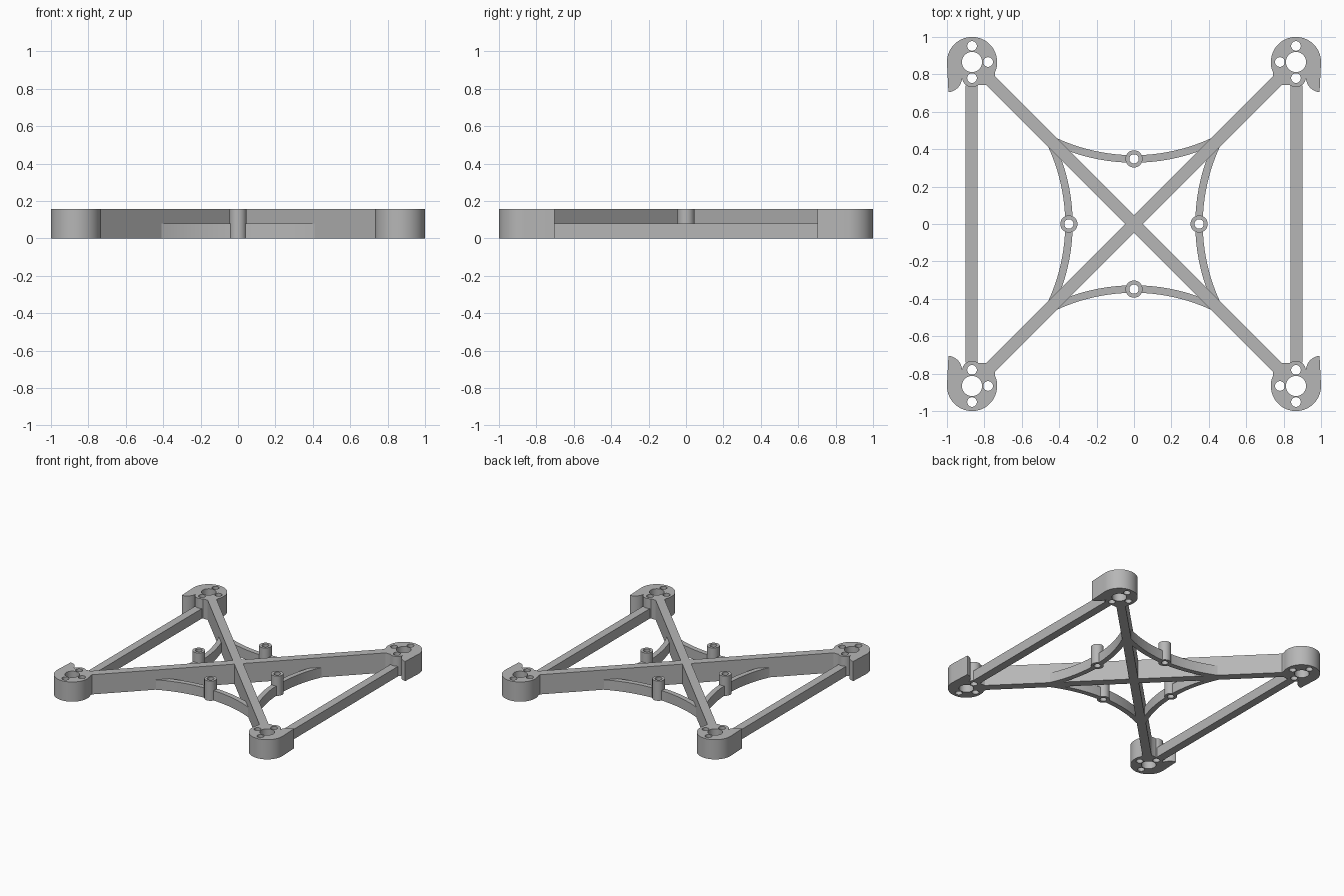
import bpy, bmesh
from math import sin, cos, radians, sqrt

cube = bpy.data.objects.get("Cube")
if cube:
    bpy.data.objects.remove(cube, do_unlink=True)

GREY = (0.47, 0.47, 0.47, 1)
plastic = bpy.data.materials.new("grey plastic")
plastic.use_nodes = True
plastic.diffuse_color = GREY
plastic.node_tree.nodes["Principled BSDF"].inputs["Base Color"].default_value = GREY

FULL, LOW = 0.158, 0.08      # heights of arms and of braces
MOUNT = 0.866                # motor mount centre offset
ARM = 0.033                  # half width of an arm
BOSS = 0.348                 # boss distance from the middle


def arc(cx, cy, r, a0, a1, n=24):
    angles = [radians(a0 + (a1 - a0) * i / n) for i in range(n + 1)]
    return [(cx + r * cos(a), cy + r * sin(a)) for a in angles]


def circle(cx, cy, r, n=32):
    return arc(cx, cy, r, 0, 360, n)[:-1]


def plate(name, loops, height):
    """Extrude an outline, with any further loops as holes, up from the ground."""
    curve = bpy.data.curves.new(name, "CURVE")
    curve.dimensions = "2D"
    curve.fill_mode = "BOTH"
    curve.extrude = height / 2
    for loop in loops:
        spline = curve.splines.new("POLY")
        spline.points.add(len(loop) - 1)
        for point, (x, y) in zip(spline.points, loop):
            point.co = (x, y, 0, 1)
        spline.use_cyclic_u = True
    helper = bpy.data.objects.new(name + "_outline", curve)
    bpy.context.collection.objects.link(helper)
    bpy.context.view_layer.update()
    graph = bpy.context.evaluated_depsgraph_get()
    mesh = bpy.data.meshes.new_from_object(helper.evaluated_get(graph))
    bpy.data.objects.remove(helper, do_unlink=True)

    bm = bmesh.new()
    bm.from_mesh(mesh)
    bmesh.ops.remove_doubles(bm, verts=bm.verts, dist=0.0001)
    bmesh.ops.translate(bm, verts=bm.verts, vec=(0, 0, height / 2))
    bmesh.ops.recalc_face_normals(bm, faces=bm.faces)
    bm.to_mesh(mesh)
    bm.free()
    mesh.materials.clear()
    mesh.materials.append(plastic)
    obj = bpy.data.objects.new(name, mesh)
    bpy.context.collection.objects.link(obj)
    bpy.ops.object.select_all(action="DESELECT")
    obj.select_set(True)
    bpy.context.view_layer.objects.active = obj
    bpy.ops.object.shade_smooth_by_angle(angle=radians(35))
    return obj


# Crossed arms as one outline
d = ARM * sqrt(2)
e = MOUNT - 0.1 / sqrt(2)
h = d / 2
arms = []
for sx, sy in ((1, 1), (-1, 1), (-1, -1), (1, -1)):
    tip = [(sx * (e + h), sy * (e - h)), (sx * (e - h), sy * (e + h))]
    if sx * sy < 0:
        tip.reverse()
    arms += tip
    arms.append((0, sy * d) if sx * sy > 0 else (sx * d, 0))
plate("crossed_arms", [arms], FULL)

# Motor mount outline, +x and +y pointing inward
flare = [(0.132, 0.03), (0.123, 0.055), (0.122, 0.085), (0.131, 0.1), (0.16, 0.115)]
mount = arc(0, 0, 0.134, 180, 360, 40) + flare
mount += [(y, x) for x, y in reversed(flare[2:])]
mount += arc(0, 0.081, 0.053, 50, 180, 20)
mount += arc(-0.134, 0.081, 0.081, 0, 90, 16)[:-1]
holes = [circle(0, 0, 0.054)]
holes += [circle(x, y, 0.026, 20) for x, y in ((0.086, 0), (0, 0.086), (0, -0.086))]

for side, sx in (("left", 1), ("right", -1)):
    for end, sy in (("front", -1), ("back", 1)):
        loops = [[(sx * (MOUNT - x), sy * (MOUNT - y)) for x, y in loop]
                 for loop in [mount] + holes]
        plate(f"{end}_{side}_motor_mount", loops, FULL)

    # Side bar between the two mounts
    x0, x1 = sx * 0.838, sx * 0.902
    plate(f"{side}_side_bar", [[(x0, -0.74), (x1, -0.74), (x1, 0.74), (x0, 0.74)]], LOW)

# Curved braces, each in two halves around a hollow boss
centre = BOSS + 1
half = arc(0, centre, 0.98, -88, -65.4) + arc(0, centre, 1.02, -65.4, -88)
turns = {
    "back": lambda x, y: (x, y),
    "front": lambda x, y: (-x, -y),
    "left": lambda x, y: (y, -x),
    "right": lambda x, y: (-y, x),
}
for name, turn in turns.items():
    for tag, s in (("a", 1), ("b", -1)):
        plate(f"{name}_curved_brace_{tag}", [[turn(s * x, y) for x, y in half]], LOW)
    ring = [[turn(x, y) for x, y in circle(0, BOSS, r)] for r in (0.046, 0.025)]
    plate(f"{name}_boss", ring, FULL)
